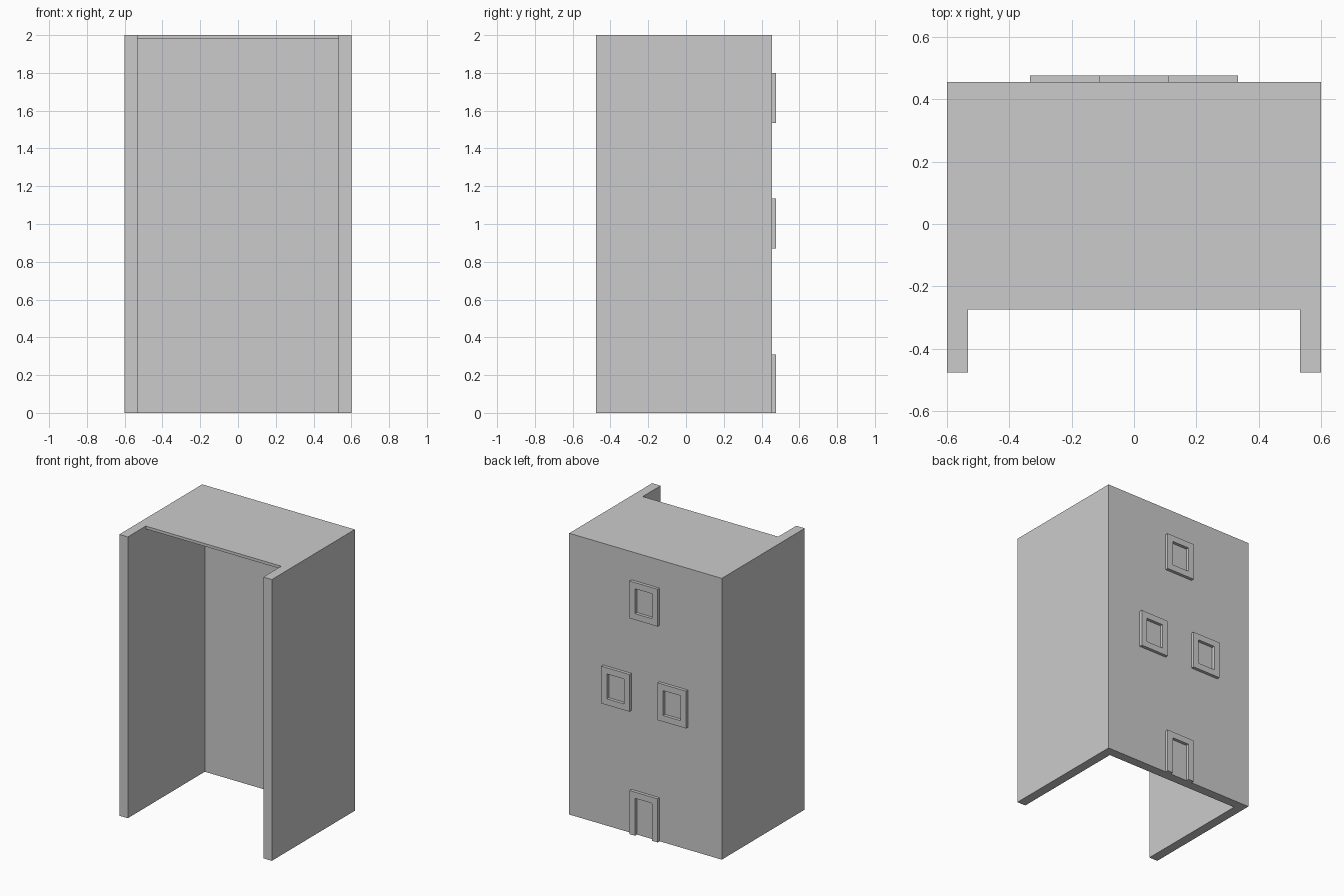
import bpy, bmesh

if "Cube" in bpy.data.objects:
    bpy.data.objects.remove(bpy.data.objects["Cube"])

W, FRONT, BACK, H = 0.6, -0.477, 0.455, 2.0   # half width, y limits, height
T = 0.067                                     # wall thickness
ROOF_T, ROOF_FRONT = 0.02, -0.275
FRAME_DEPTH, FRAME_W, BORDER = 0.022, 0.222, 0.044


def to_object(name, bm):
    bmesh.ops.recalc_face_normals(bm, faces=bm.faces)
    me = bpy.data.meshes.new(name)
    bm.to_mesh(me)
    bm.free()
    ob = bpy.data.objects.new(name, me)
    bpy.context.collection.objects.link(ob)
    return ob


def box(name, lo, hi):
    bm = bmesh.new()
    bmesh.ops.create_cube(bm, size=1)
    for v in bm.verts:
        v.co = [(a + b) / 2 + c * (b - a) for a, b, c in zip(lo, hi, v.co)]
    return to_object(name, bm)


def frame(name, cx, z0, z1, closed=True):
    """Flat surround on the back wall; open at the bottom when not closed."""
    h = FRAME_W / 2
    i = h - BORDER
    zi = z0 + BORDER if closed else z0
    outer = [(-h, z0), (-h, z1), (h, z1), (h, z0)]
    inner = [(-i, zi), (-i, z1 - BORDER), (i, z1 - BORDER), (i, zi)]
    bm = bmesh.new()
    vo, vi = ([bm.verts.new((cx + x, BACK, z)) for x, z in loop]
              for loop in (outer, inner))
    for k in range(4 if closed else 3):
        n = (k + 1) % 4
        bm.faces.new((vo[k], vo[n], vi[n], vi[k]))
    ext = bmesh.ops.extrude_face_region(bm, geom=bm.faces[:], use_keep_orig=True)
    verts = [g for g in ext["geom"] if isinstance(g, bmesh.types.BMVert)]
    bmesh.ops.translate(bm, verts=verts, vec=(0, FRAME_DEPTH, 0))
    return to_object(name, bm)


# Building shell: block with hollow room and a notch in front of the roof
shell = box("building_shell", (-W, FRONT, 0), (W, BACK, H))
room = box("room_cutter", (-W + T, FRONT - 0.1, -0.1),
           (W - T, BACK - T, H - ROOF_T))
notch = box("notch_cutter", (-W + T, FRONT - 0.2, -0.2),
            (W - T, ROOF_FRONT, H + 0.1))
bpy.context.view_layer.objects.active = shell
for cutter in (room, notch):
    cutter.hide_render = True
    mod = shell.modifiers.new("cut", 'BOOLEAN')
    mod.operation, mod.solver, mod.object = 'DIFFERENCE', 'EXACT', cutter
    bpy.ops.object.modifier_apply(modifier=mod.name)
    bpy.data.objects.remove(cutter)

# Window and door surrounds on the back wall
frame("window_frame_top", 0, 1.535, 1.80)
for side, x in (("left", -0.222), ("right", 0.222)):
    frame("window_frame_" + side, x, 0.87, 1.135)
frame("door_frame", 0, 0, 0.31, closed=False)
